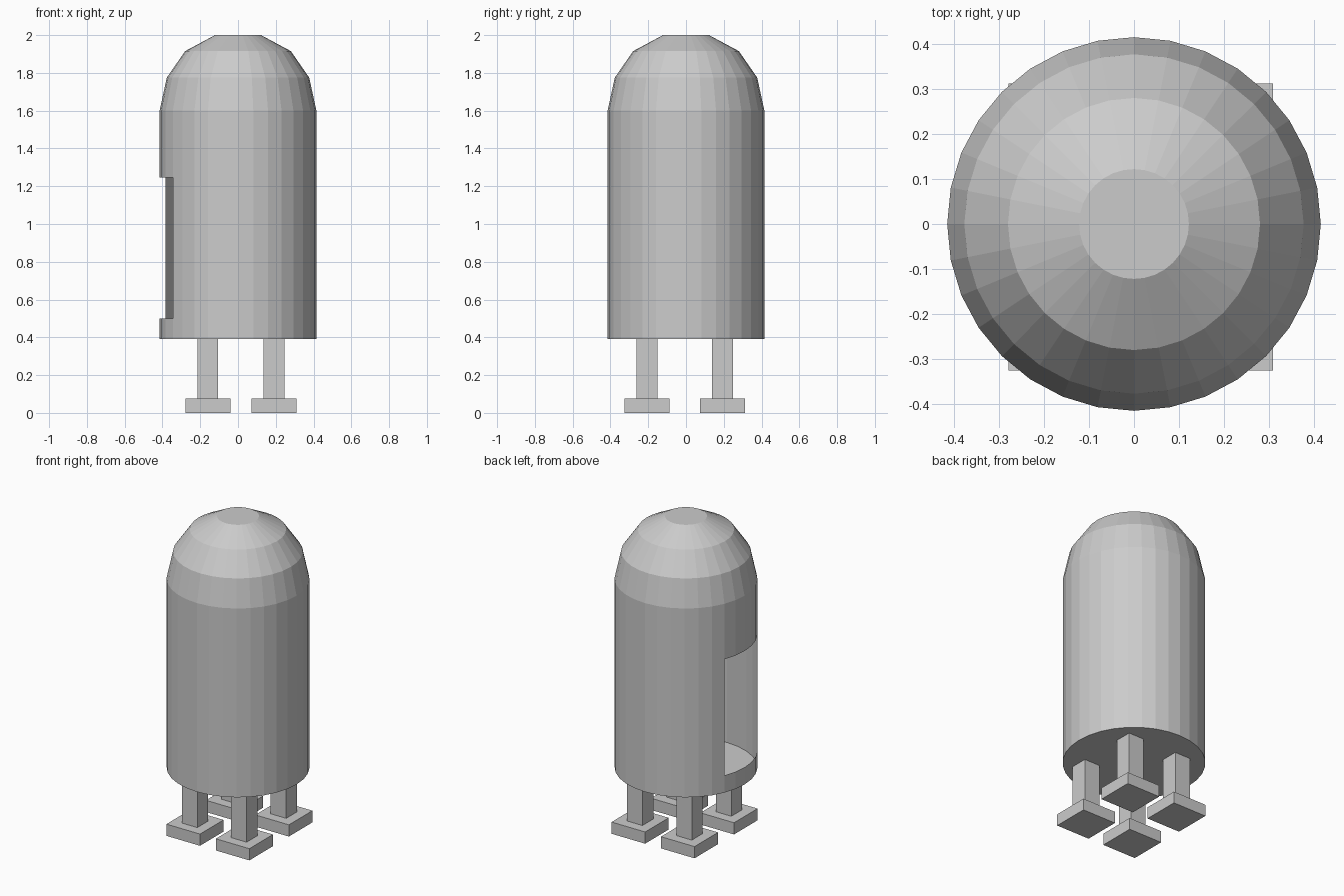
import bpy, bmesh
from math import cos, sin, pi

cube = bpy.data.objects.get("Cube")
if cube:
    bpy.data.objects.remove(cube, do_unlink=True)

grey = bpy.data.materials.new("plain grey")
grey.use_nodes = True
grey.diffuse_color = (0.6, 0.6, 0.6, 1)
grey.node_tree.nodes["Principled BSDF"].inputs["Base Color"].default_value = (0.6, 0.6, 0.6, 1)


def add_object(name, bm):
    bmesh.ops.recalc_face_normals(bm, faces=bm.faces)
    mesh = bpy.data.meshes.new(name)
    bm.to_mesh(mesh)
    bm.free()
    mesh.materials.append(grey)
    obj = bpy.data.objects.new(name, mesh)
    bpy.context.collection.objects.link(obj)
    return obj


def box(name, x, y, z0, z1, width):
    bm = bmesh.new()
    bmesh.ops.create_cube(bm, size=1)
    bmesh.ops.scale(bm, vec=(width, width, z1 - z0), verts=bm.verts)
    bmesh.ops.translate(bm, vec=(x, y, (z0 + z1) / 2), verts=bm.verts)
    return add_object(name, bm)


# Hollow domed body: a lathed profile closed by a flat floor and roof
SIDES = 32
profile = [(0.415, 0.39), (0.415, 0.5), (0.415, 1.245), (0.415, 1.6),
           (0.377, 1.775), (0.28, 1.915), (0.122, 2.0)]
bm = bmesh.new()
rings = [[bm.verts.new((r * cos(2 * pi * i / SIDES), r * sin(2 * pi * i / SIDES), z))
          for i in range(SIDES)] for r, z in profile]
bm.faces.new(rings[0][::-1])
bm.faces.new(rings[-1])
doorway = []
for level, (low, high) in enumerate(zip(rings, rings[1:])):
    for i in range(SIDES):
        j = (i + 1) % SIDES
        face = bm.faces.new((low[i], low[j], high[j], high[i]))
        if level == 1 and 14 <= i < 19:
            doorway.append(face)
# Open doorway on the right side
bmesh.ops.recalc_face_normals(bm, faces=bm.faces)
bmesh.ops.delete(bm, geom=doorway, context='FACES')
add_object("body_shell", bm)

# Four legs with square foot pads
for end, y in (("front", -0.207), ("back", 0.193)):
    for side, x in (("right", -0.16), ("left", 0.19)):
        box(f"{end}_{side}_leg", x, y, 0.075, 0.39, 0.11)
        box(f"{end}_{side}_foot", x, y, 0, 0.075, 0.238)
